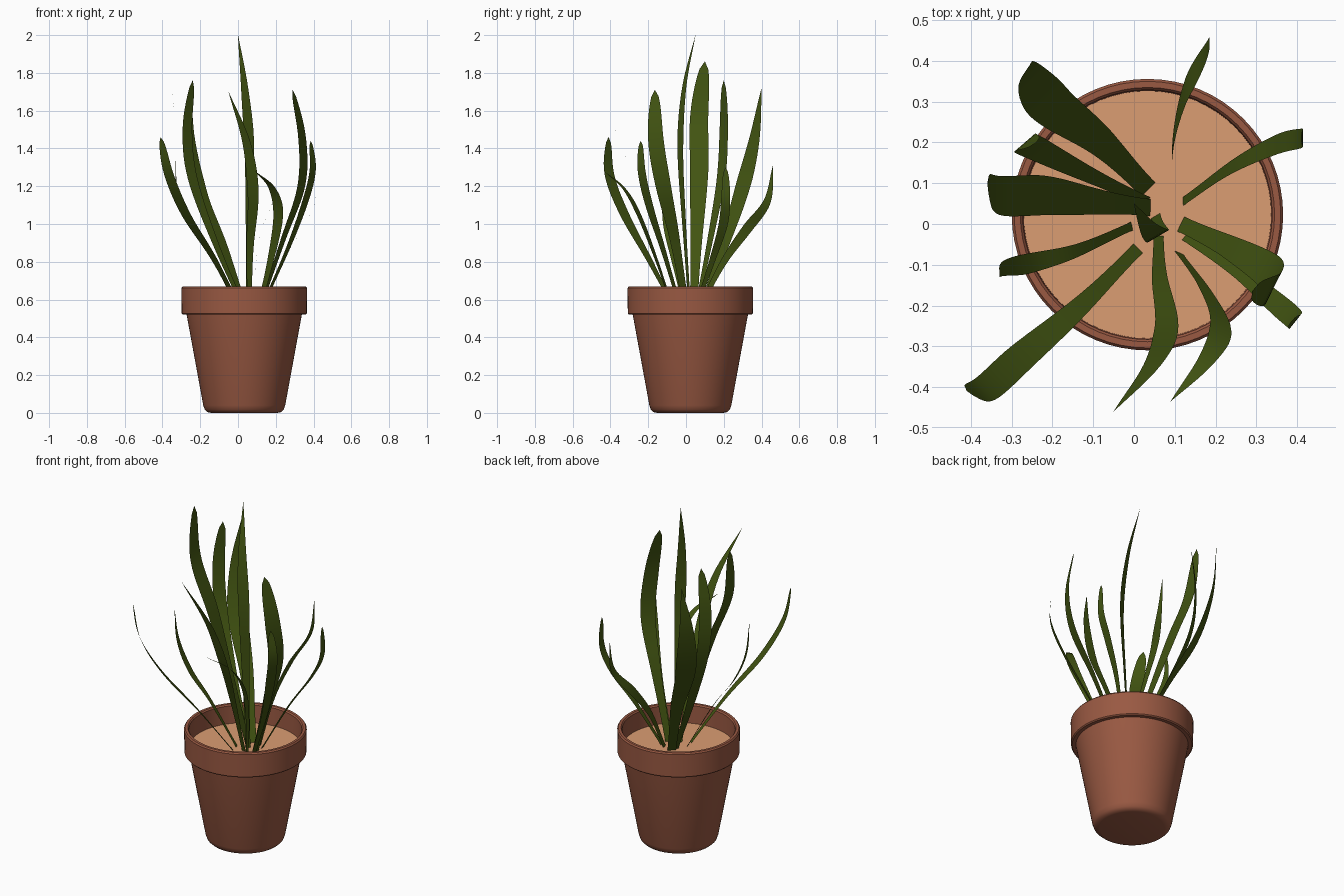
import bpy, math
from mathutils import Vector

if "Cube" in bpy.data.objects:
    bpy.data.objects.remove(bpy.data.objects["Cube"])

CX, CY, SOIL = 0.033, 0.023, 0.555


def material(name, rgb):
    m = bpy.data.materials.new(name)
    m.diffuse_color = (*rgb, 1)
    m.use_nodes = True
    m.node_tree.nodes["Principled BSDF"].inputs["Base Color"].default_value = m.diffuse_color
    return m


TERRACOTTA = material("terracotta", (0.32, 0.10, 0.055))
EARTH = material("soil", (0.71, 0.34, 0.17))
GREEN = material("leaf_green", (0.055, 0.09, 0.006))


def make(name, verts, faces, mat, angle):
    me = bpy.data.meshes.new(name)
    me.from_pydata(verts, [], faces)
    me.materials.append(mat)
    ob = bpy.data.objects.new(name, me)
    bpy.context.collection.objects.link(ob)
    bpy.ops.object.select_all(action='DESELECT')
    ob.select_set(True)
    bpy.context.view_layer.objects.active = ob
    bpy.ops.object.shade_smooth_by_angle(angle=math.radians(angle))
    return ob


def lathe(name, profile, mat, cap_first=False, cap_last=False, n=64):
    """Spin (radius, z) points around the pot axis."""
    verts = [(CX + r * math.cos(2 * math.pi * i / n), CY + r * math.sin(2 * math.pi * i / n), z)
             for r, z in profile for i in range(n)]
    faces = [(k * n + i, k * n + (i + 1) % n, (k + 1) * n + (i + 1) % n, (k + 1) * n + i)
             for k in range(len(profile) - 1) for i in range(n)]
    if cap_first:
        faces.append(tuple(reversed(range(n))))
    if cap_last:
        faces.append(tuple(range(len(verts) - n, len(verts))))
    return make(name, verts, faces, mat, 35)


def spline(p, t):
    """Catmull-Rom point at t (0..1) along the control points."""
    s = min(t * (len(p) - 1), len(p) - 1 - 1e-6)
    i = int(s)
    u = s - i
    b, c = p[i], p[i + 1]
    a = p[i - 1] if i else 2 * b - c
    d = p[i + 2] if i + 2 < len(p) else 2 * c - b
    return 0.5 * (2 * b + (c - a) * u + (2 * a - 5 * b + 4 * c - d) * u * u
                  + (3 * b - a - 3 * c + d) * u ** 3)


def leaf(name, width, across, points, blunt=False, steps=28):
    """Flat tapering blade swept along points, with its width lying along 'across'."""
    p = [Vector(q) for q in points]
    verts, faces = [], []
    for k in range(steps + 1):
        t = k / steps
        o = spline(p, t)
        tan = (spline(p, min(t + 0.01, 1)) - spline(p, max(t - 0.01, 0))).normalized()
        w = Vector(across).normalized()
        w = (w - tan * w.dot(tan)).normalized()
        grow = 0.42 + 0.58 * math.sin(min(t / 0.6, 1) * math.pi / 2) ** 2
        u = max(0, (t - 0.55) / 0.45)
        taper = math.sqrt(max(0, 1 - u ** 3)) if blunt else 1 - u ** 1.5
        h = w * (width / 2 * grow * max(taper, 0.01))
        verts += [o - h, o, o + h]
        if k:
            for j in (0, 1):
                a = 3 * (k - 1) + j
                faces.append((a, a + 1, a + 4, a + 3))
    make(name, verts, faces, GREEN, 60)


# Pot with rounded foot, thick rim and open top
lathe("pot", [(0.175, 0), (0.195, 0.004), (0.209, 0.017), (0.217, 0.04), (0.305, 0.52),
              (0.325, 0.52), (0.331, 0.526), (0.333, 0.66), (0.327, 0.668), (0.312, 0.668),
              (0.306, 0.66), (0.303, SOIL - 0.03)], TERRACOTTA, cap_first=True)
# Soil disc
lathe("soil", [(0.304, SOIL)], EARTH, cap_last=True)

# Leaves: right side
leaf("leaf_back", 0.055, (0, 1, 0),
     [(.093, .07, SOIL), (.096, .2, .8), (.125, .32, .97), (.18, .43, 1.12), (.185, .46, 1.31)])
leaf("leaf_right_back", 0.05, (0, 1, 0),
     [(.12, .055, SOIL), (.24, .14, .81), (.35, .195, .99), (.41, .21, 1.13), (.41, .21, 1.30)], True)
leaf("leaf_right_wide", 0.095, (.45, .9, 0),
     [(.115, .0, SOIL), (.24, -.06, .92), (.335, -.12, 1.2), (.34, -.16, 1.45), (.29, -.165, 1.71)], True)
leaf("leaf_right_front", 0.055, (.6, .75, 0),
     [(.125, -.03, SOIL), (.26, -.12, .86), (.35, -.195, 1.1), (.395, -.235, 1.28), (.385, -.24, 1.44)], True)
# Front leaves
leaf("leaf_front_right", 0.058, (.85, -.4, 0),
     [(.11, -.07, SOIL), (.175, -.16, .82), (.213, -.25, 1.05), (.18, -.33, 1.19), (.09, -.435, 1.28)])
leaf("leaf_front", 0.06, (1, 0, 0),
     [(.06, -.03, SOIL), (.063, -.13, .87), (.08, -.25, 1.16), (.045, -.345, 1.43), (-.05, -.46, 1.70)])
leaf("leaf_front_left", 0.075, (.7, -.7, 0),
     [(.01, -.06, SOIL), (-.13, -.2, .82), (-.275, -.325, 1.05), (-.365, -.405, 1.26), (-.41, -.41, 1.46)], True)
# Left leaves
leaf("leaf_left_front", 0.05, (.2, -.95, 0),
     [(-.005, -.005, SOIL), (-.14, -.065, .82), (-.25, -.095, .98), (-.32, -.11, 1.15), (-.33, -.13, 1.34)])
leaf("leaf_left", 0.1, (0, 1, 0),
     [(.04, .04, SOIL), (-.09, .055, .93), (-.215, .07, 1.28), (-.33, .07, 1.57), (-.36, .10, 1.86)], True)
leaf("leaf_left_back", 0.07, (.75, .65, 0),
     [(.03, .055, SOIL), (-.12, .125, .9), (-.24, .185, 1.24), (-.268, .20, 1.5), (-.24, .20, 1.76)], True)
leaf("leaf_back_left_wide", 0.115, (.7, .7, 0),
     [(.035, .085, SOIL), (-.08, .2, .88), (-.2, .29, 1.16), (-.255, .36, 1.44), (-.25, .40, 1.72)])
# Tall centre leaf
leaf("leaf_centre", 0.062, (.85, .5, 0),
     [(.053, .02, SOIL), (.058, -.01, 1.0), (.06, -.03, 1.4), (.035, -.01, 1.72), (0, .05, 2.0)])
